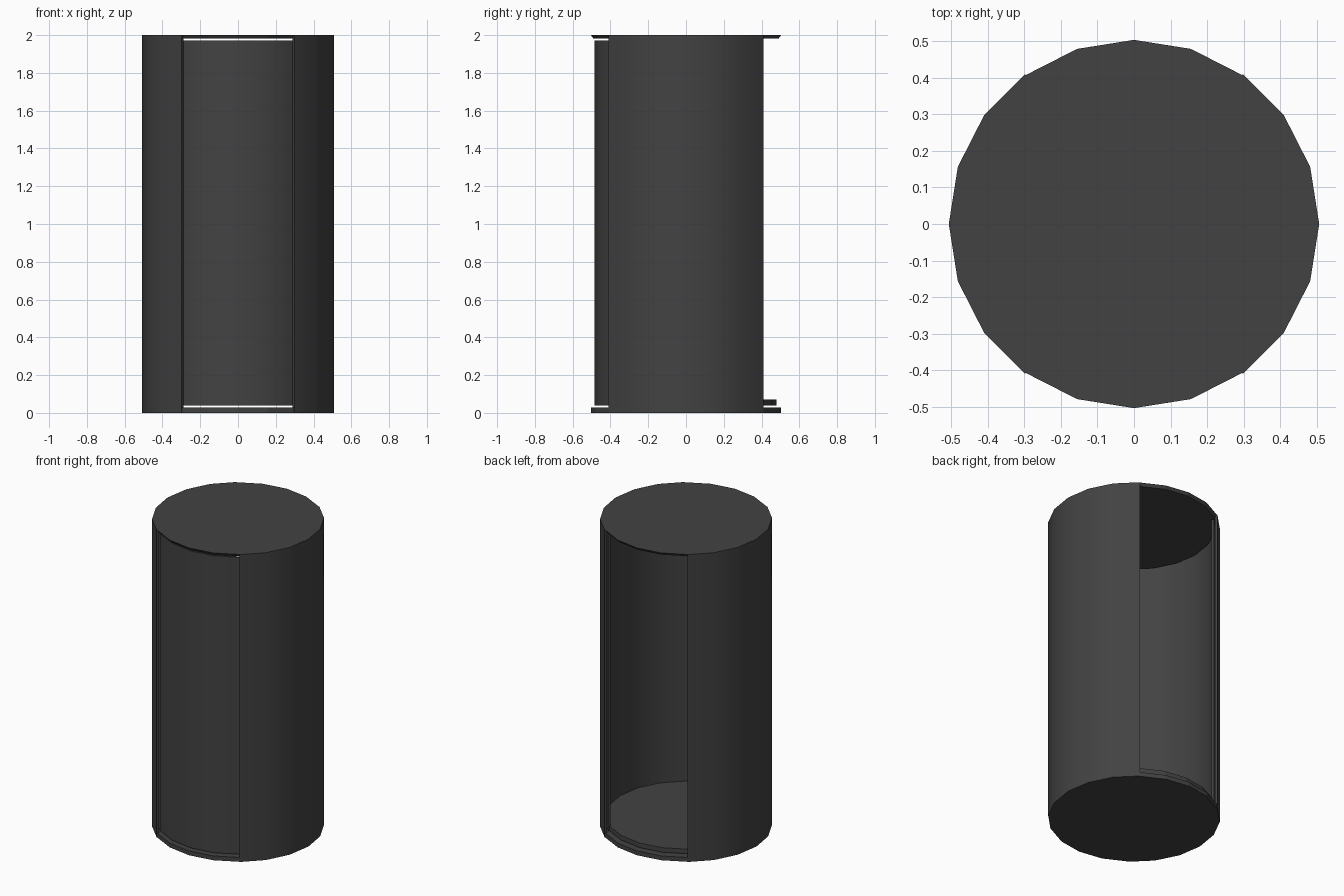
import bpy, bmesh
from math import sin, cos, radians

if "Cube" in bpy.data.objects:
    bpy.data.objects.remove(bpy.data.objects["Cube"])

STEP = 18  # twenty-sided drum

mat = bpy.data.materials.new("dark_grey")
mat.diffuse_color = (0.055, 0.055, 0.055, 1)
mat.use_nodes = True
mat.node_tree.nodes["Principled BSDF"].inputs["Base Color"].default_value = mat.diffuse_color


def finish(bm, name):
    bmesh.ops.recalc_face_normals(bm, faces=bm.faces)
    mesh = bpy.data.meshes.new(name)
    bm.to_mesh(mesh)
    bm.free()
    mesh.materials.append(mat)
    ob = bpy.data.objects.new(name, mesh)
    bpy.context.collection.objects.link(ob)
    return ob


def smooth(ob):
    bpy.ops.object.select_all(action='DESELECT')
    bpy.context.view_layer.objects.active = ob
    ob.select_set(True)
    bpy.ops.object.shade_smooth_by_angle(angle=radians(30))


def curved_wall(name, start, end, r_in, r_out, z0, z1):
    """Thick arc-shaped wall swept from start to end degrees."""
    bm = bmesh.new()
    rings = []
    for a in range(start, end + 1, STEP):
        c, s = cos(radians(a)), sin(radians(a))
        rings.append([bm.verts.new((r * c, r * s, z)) for r, z in
                      ((r_in, z0), (r_out, z0), (r_out, z1), (r_in, z1))])
    for p, q in zip(rings, rings[1:]):
        for i in range(4):
            j = (i + 1) % 4
            bm.faces.new((p[i], p[j], q[j], q[i]))
    bm.faces.new(rings[0])
    bm.faces.new(rings[-1])
    smooth(finish(bm, name))


def disc(name, r_low, r_high, z0, z1):
    """Flat twenty-sided plate."""
    bm = bmesh.new()
    low, high = [[bm.verts.new((r * cos(radians(a)), r * sin(radians(a)), z))
                  for a in range(0, 360, STEP)]
                 for r, z in ((r_low, z0), (r_high, z1))]
    bm.faces.new(low)
    bm.faces.new(high)
    n = len(low)
    for i in range(n):
        j = (i + 1) % n
        bm.faces.new((low[i], low[j], high[j], high[i]))
    finish(bm, name)


# Fixed outer shell: two side walls leaving doorways front and back
curved_wall("outer_wall_right", -54, 54, 0.492, 0.507, 0.0, 2.0)
curved_wall("outer_wall_left", 126, 234, 0.492, 0.507, 0.0, 2.0)

# End plates
disc("base_plate", 0.504, 0.504, 0.0, 0.028)
disc("top_plate", 0.49, 0.504, 1.982, 2.0)

# Rotating inner drum, open at the back, with its own floor
curved_wall("inner_drum_wall", 126, 414, 0.472, 0.485, 0.04, 1.972)
disc("inner_drum_floor", 0.478, 0.478, 0.04, 0.07)
